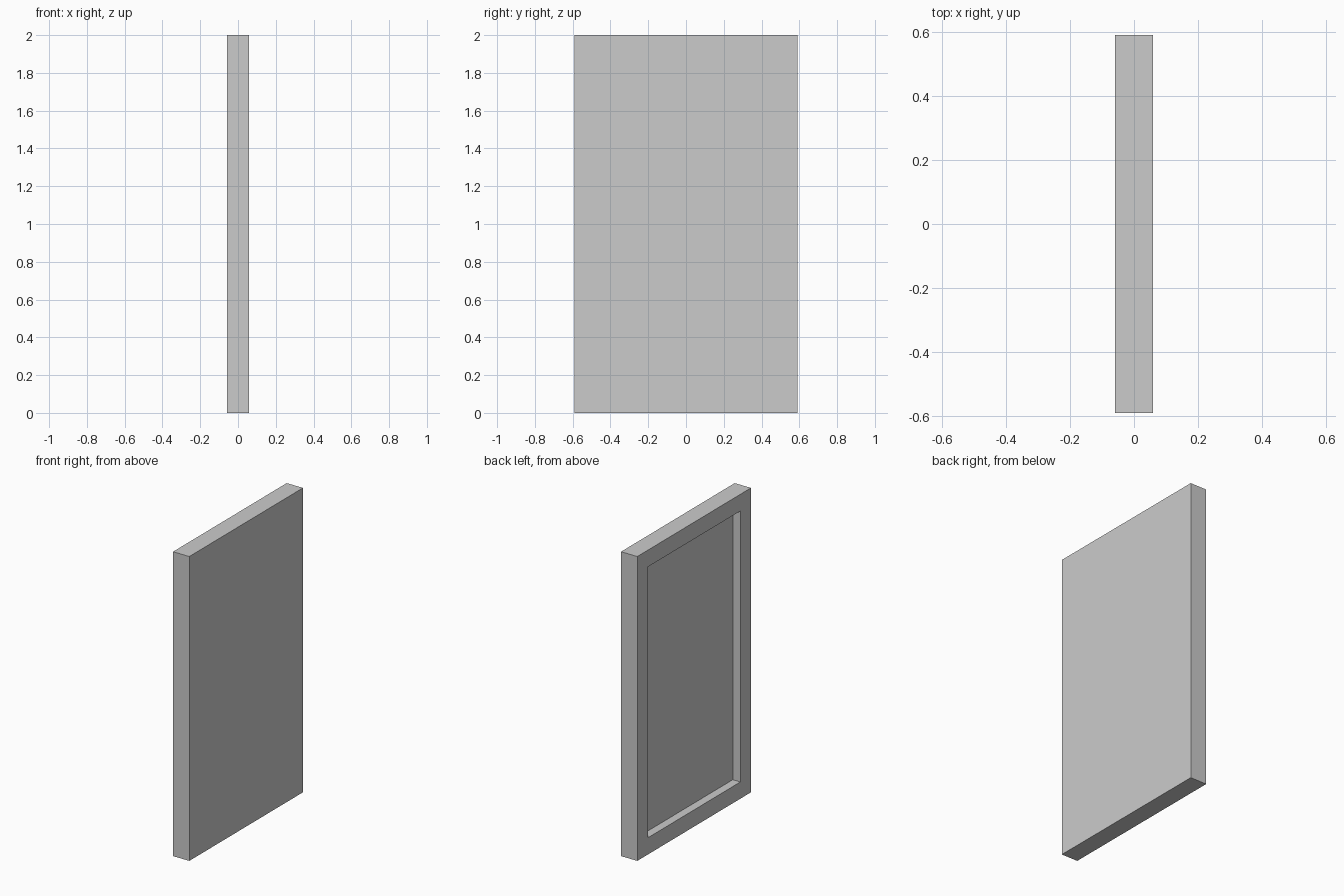
import bpy, bmesh
from mathutils import Vector, Matrix

if "Cube" in bpy.data.objects:
    bpy.data.objects.remove(bpy.data.objects["Cube"])

THICK, WIDTH, HEIGHT = 0.118, 1.18, 2.0
BORDER, DEPTH = 0.11, 0.055

# Solid slab standing on the ground
bm = bmesh.new()
bmesh.ops.create_cube(bm, size=1, matrix=Matrix.Translation((0, 0, HEIGHT / 2))
                      @ Matrix.Diagonal((THICK, WIDTH, HEIGHT, 1)))

# Border and recessed panel on the -x side
bm.normal_update()
face = min(bm.faces, key=lambda f: f.calc_center_median().x)
bmesh.ops.inset_region(bm, faces=[face], thickness=BORDER, use_even_offset=True)
new = bmesh.ops.extrude_discrete_faces(bm, faces=[face])["faces"][0]
bmesh.ops.translate(bm, verts=new.verts, vec=Vector((DEPTH, 0, 0)))
bmesh.ops.recalc_face_normals(bm, faces=bm.faces)

mesh = bpy.data.meshes.new("framed_panel")
bm.to_mesh(mesh)
bm.free()
bpy.context.collection.objects.link(bpy.data.objects.new("framed_panel", mesh))
